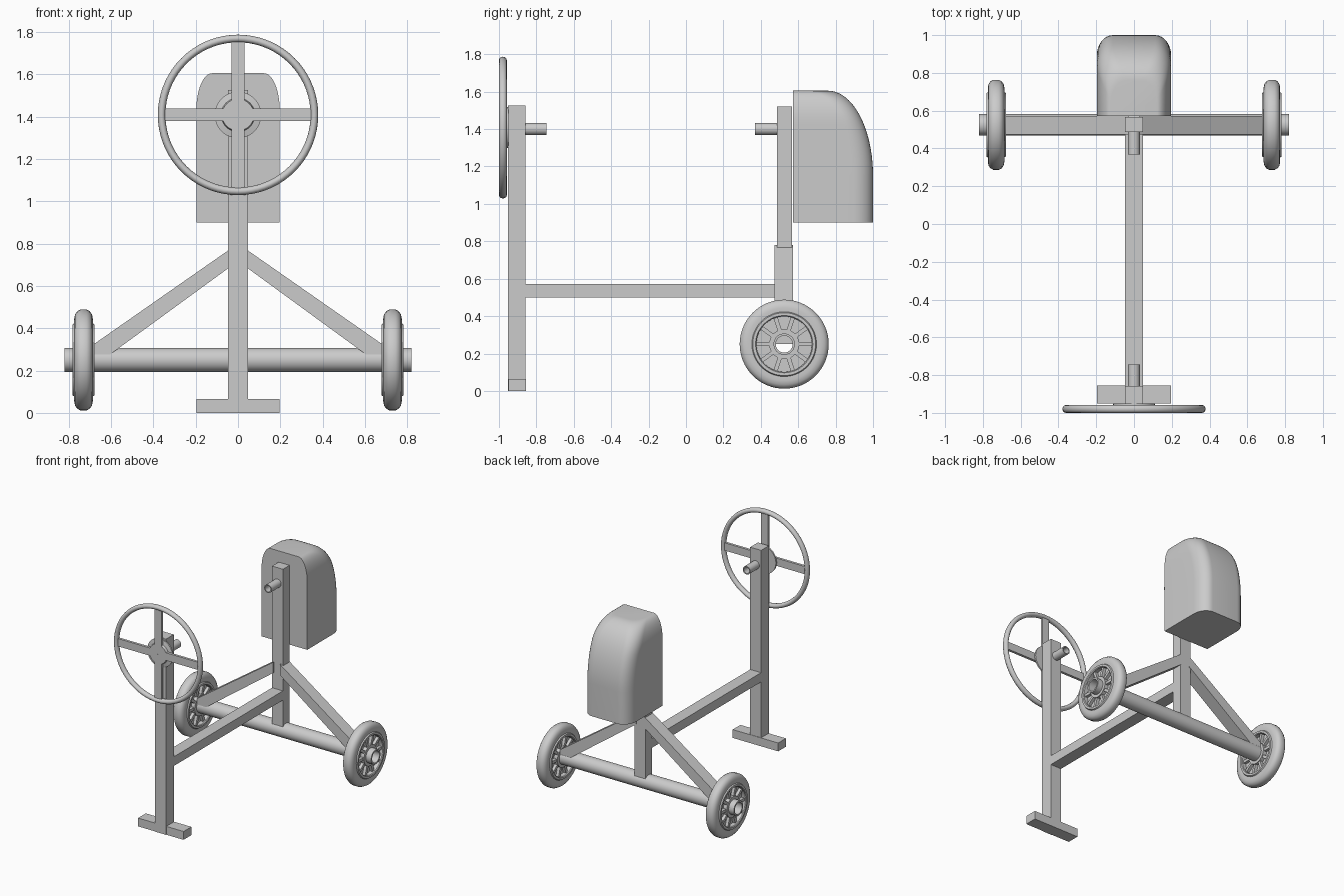
import bpy
import bmesh
from math import sin, cos, pi, radians, sqrt
from mathutils import Matrix, Vector

cube = bpy.data.objects.get("Cube")
if cube:
    bpy.data.objects.remove(cube)

grey = bpy.data.materials.new("light_grey")
grey.use_nodes = True
grey.diffuse_color = (0.6, 0.6, 0.6, 1)
grey.node_tree.nodes["Principled BSDF"].inputs["Base Color"].default_value = (0.6, 0.6, 0.6, 1)


def finish(name, bm, smooth=False):
    bmesh.ops.recalc_face_normals(bm, faces=bm.faces)
    mesh = bpy.data.meshes.new(name)
    bm.to_mesh(mesh)
    bm.free()
    mesh.materials.append(grey)
    obj = bpy.data.objects.new(name, mesh)
    bpy.context.collection.objects.link(obj)
    if smooth:
        bpy.ops.object.select_all(action="DESELECT")
        obj.select_set(True)
        bpy.context.view_layer.objects.active = obj
        bpy.ops.object.shade_smooth_by_angle(angle=radians(35))
    return obj


def add_box(bm, low, high, turn=Matrix()):
    low, high = Vector(low), Vector(high)
    place = Matrix.Translation((low + high) / 2) @ Matrix.Diagonal((high - low).to_4d())
    bmesh.ops.create_cube(bm, size=1, matrix=turn @ place)


def box(name, low, high):
    bm = bmesh.new()
    add_box(bm, low, high)
    return finish(name, bm)


def add_lathe(bm, profile, axis, centre, steps=48):
    """Spin a closed (along, radius) profile around the x or y axis."""
    rings = []
    for i in range(steps):
        c, s = cos(2 * pi * i / steps), sin(2 * pi * i / steps)
        ring = []
        for u, r in profile:
            p = (u, r * c, r * s) if axis == "x" else (r * c, u, r * s)
            ring.append(bm.verts.new(Vector(p) + Vector(centre)))
        rings.append(ring)
    n = len(profile)
    for i in range(steps):
        a, b = rings[i], rings[(i + 1) % steps]
        for j in range(n):
            k = (j + 1) % n
            bm.faces.new((a[j], a[k], b[k], b[j]))


def tube(name, axis, centre, half, inner, outer):
    bm = bmesh.new()
    add_lathe(bm, [(-half, inner), (-half, outer), (half, outer), (half, inner)], axis, centre)
    return finish(name, bm, True)


# Frame of square bars
box("front_post", (-0.047, -0.953, 0), (0.047, -0.858, 1.525))
box("front_foot", (-0.196, -0.95, 0), (0.196, -0.855, 0.065))
box("main_beam", (-0.047, -0.86, 0.5), (0.047, 0.49, 0.572))
box("rear_post", (-0.047, 0.486, 0.25), (0.047, 0.567, 1.52))

# Sloping braces from the rear post to the axle
for side, name in ((1, "left_brace"), (-1, "right_brace")):
    bm = bmesh.new()
    outline = [(0.03, 0.779), (0.03, 0.695), (0.64, 0.25), (0.685, 0.25), (0.685, 0.322)]
    face = bm.faces.new([bm.verts.new((side * x, 0.474, z)) for x, z in outline])
    grown = bmesh.ops.extrude_face_region(bm, geom=[face])["geom"]
    bmesh.ops.translate(bm, vec=(0, 0.097, 0),
                        verts=[g for g in grown if isinstance(g, bmesh.types.BMVert)])
    finish(name, bm)

# Hollow axle and pegs
tube("axle", "x", (0, 0.525, 0.25), 0.82, 0.045, 0.057)
tube("front_peg", "y", (0, -0.805, 1.4), 0.06, 0.024, 0.032)
tube("rear_peg", "y", (0, 0.43, 1.4), 0.062, 0.024, 0.032)

# Road wheels: tyre, rim, web, hub and spokes
half_profile = [(0.015, 0.055), (0.045, 0.055), (0.045, 0.08), (0.015, 0.08),
                (0.015, 0.148), (0.046, 0.148), (0.052, 0.153), (0.052, 0.168),
                (0.043, 0.173), (0.044, 0.195), (0.04, 0.216), (0.03, 0.23), (0.015, 0.238)]
wheel_profile = half_profile + [(-u, r) for u, r in reversed(half_profile)]
for side, name in ((1, "left_wheel"), (-1, "right_wheel")):
    bm = bmesh.new()
    centre = Vector((side * 0.73, 0.525, 0.25))
    add_lathe(bm, wheel_profile, "x", centre, 64)
    for i in range(10):
        turn = Matrix.Translation(centre) @ Matrix.Rotation(2 * pi * (i + 0.5) / 10, 4, "X")
        add_box(bm, (-0.038, -0.011, 0.075), (0.038, 0.011, 0.152), turn)
    finish(name, bm, True)

# Steering wheel: round rim, crossed spokes and hub
hand = Vector((0, -0.979, 1.408))
bm = bmesh.new()
rim = [(0.021 * cos(2 * pi * i / 12), 0.361 + 0.018 * sin(2 * pi * i / 12)) for i in range(12)]
add_lathe(bm, rim, "y", hand, 72)
finish("steering_rim", bm, True)

bm = bmesh.new()
for i in range(4):
    turn = Matrix.Translation(hand) @ Matrix.Rotation(pi / 2 * i, 4, "Y")
    add_box(bm, (-0.03, -0.008, 0.04), (0.03, 0.012, 0.355), turn)
finish("steering_spokes", bm)

bm = bmesh.new()
hub = [(0.03, 0.001), (0.03, 0.11), (0.018, 0.11), (0.012, 0.08), (-0.008, 0.075), (-0.008, 0.001)]
add_lathe(bm, hub, "y", hand)
finish("steering_hub", bm, True)

# Housing behind the rear post: rounded plan sections stacked upward
bm = bmesh.new()
FRONT, STEPS, CORNER = 0.571, 20, 8
heights = [0.9] + [1.15 + 0.455 * sin(pi / 2 * i / STEPS) for i in range(STEPS + 1)]
rows = []
for z in heights:
    t = min(1, max(0, (z - 1.15) / 0.455))
    s = min(1, max(0, (z - 1.43) / 0.175))
    back = 0.76 + 0.24 * sqrt(1 - t * t)
    wide = 0.122 + 0.075 * sqrt(1 - s * s)
    rx, ry = 0.085, 0.11
    arc = [(wide - rx + rx * cos(pi / 2 * i / CORNER), back - ry + ry * sin(pi / 2 * i / CORNER))
           for i in range(CORNER + 1)]
    plan = [(wide, FRONT)] + arc + [(-x, y) for x, y in reversed(arc)] + [(-wide, FRONT)]
    rows.append([bm.verts.new((x, y, z)) for x, y in plan])
for low, high in zip(rows, rows[1:]):
    for j in range(len(low)):
        k = (j + 1) % len(low)
        bm.faces.new((low[j], low[k], high[k], high[j]))
bm.faces.new(rows[0])
bm.faces.new(rows[-1])
finish("rear_housing", bm, True)
